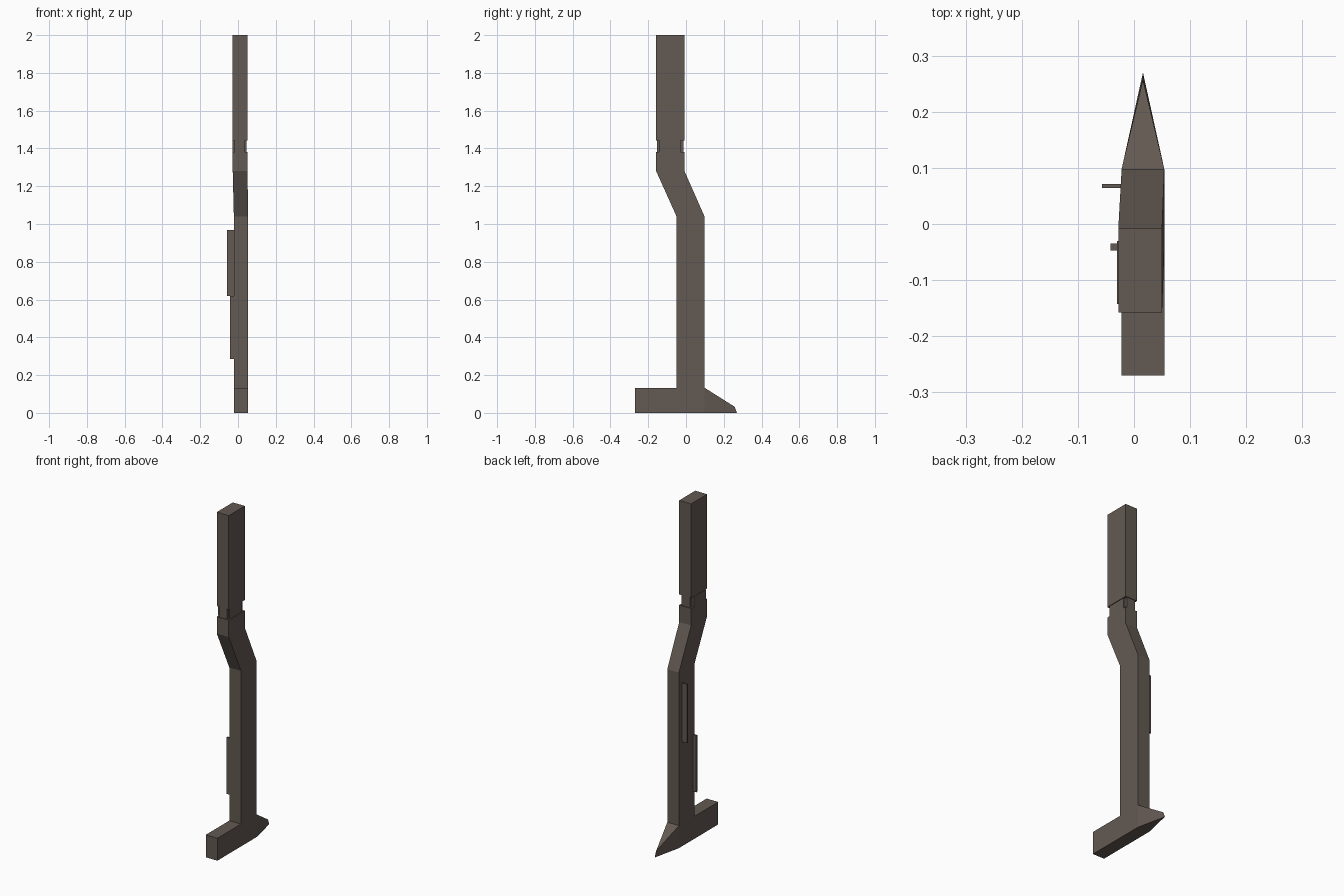
import bpy

if "Cube" in bpy.data.objects:
    bpy.data.objects.remove(bpy.data.objects["Cube"])

mat = bpy.data.materials.new("dark brown grey")
mat.diffuse_color = (0.125, 0.1, 0.085, 1)
mat.use_nodes = True
mat.node_tree.nodes["Principled BSDF"].inputs["Base Color"].default_value = mat.diffuse_color


def make(name, verts, faces):
    mesh = bpy.data.meshes.new(name)
    mesh.from_pydata(verts, [], faces)
    mesh.materials.append(mat)
    obj = bpy.data.objects.new(name, mesh)
    bpy.context.collection.objects.link(obj)
    return obj


def ring(x0, x1, y0, y1, z):
    return [(x0, y0, z), (x1, y0, z), (x1, y1, z), (x0, y1, z)]


def loft(name, rings):
    """Stack of rectangular cross-sections, capped at both ends."""
    verts = [v for r in rings for v in ring(*r)]
    faces = [(3, 2, 1, 0)]
    for k in range(len(rings) - 1):
        for i in range(4):
            a, b = 4 * k + i, 4 * k + (i + 1) % 4
            faces.append((a, b, b + 4, a + 4))
    n = len(verts)
    faces.append((n - 4, n - 3, n - 2, n - 1))
    return make(name, verts, faces)


def box(name, x0, x1, y0, y1, z0, z1):
    return loft(name, [(x0, x1, y0, y1, z0), (x0, x1, y0, y1, z1)])


# Bent lower shaft and straight upper shaft
loft("lower_shaft", [(-0.022, 0.054, -0.05, 0.098, 0.13),
                     (-0.022, 0.054, -0.05, 0.098, 1.04),
                     (-0.028, 0.05, -0.158, -0.008, 1.28),
                     (-0.028, 0.05, -0.158, -0.008, 1.38)])
box("upper_shaft", -0.028, 0.05, -0.158, -0.008, 1.443, 2.0)

# Notched joint between the shafts: two crossing blocks leave the corners open
box("joint_side_block", -0.03, 0.046, -0.143, -0.03, 1.38, 1.443)
box("joint_front_block", -0.018, 0.037, -0.154, -0.012, 1.38, 1.443)

# Foot block and tapering spike
box("foot_block", -0.022, 0.054, -0.27, 0.098, 0, 0.133)
base = [(-0.022, 0.098, 0), (0.054, 0.098, 0), (0.054, 0.098, 0.133), (-0.022, 0.098, 0.133)]
tip = [(0.016, 0.27, 0), (0.016, 0.257, 0.033)]
make("foot_spike", base + tip,
     [(0, 4, 1), (1, 4, 5, 2), (2, 5, 3), (3, 5, 4, 0)])

# Thin fins on the left side
box("rear_fin", -0.057, -0.02, 0.064, 0.071, 0.62, 0.968)
box("front_fin", -0.042, -0.02, -0.047, -0.035, 0.285, 0.62)
